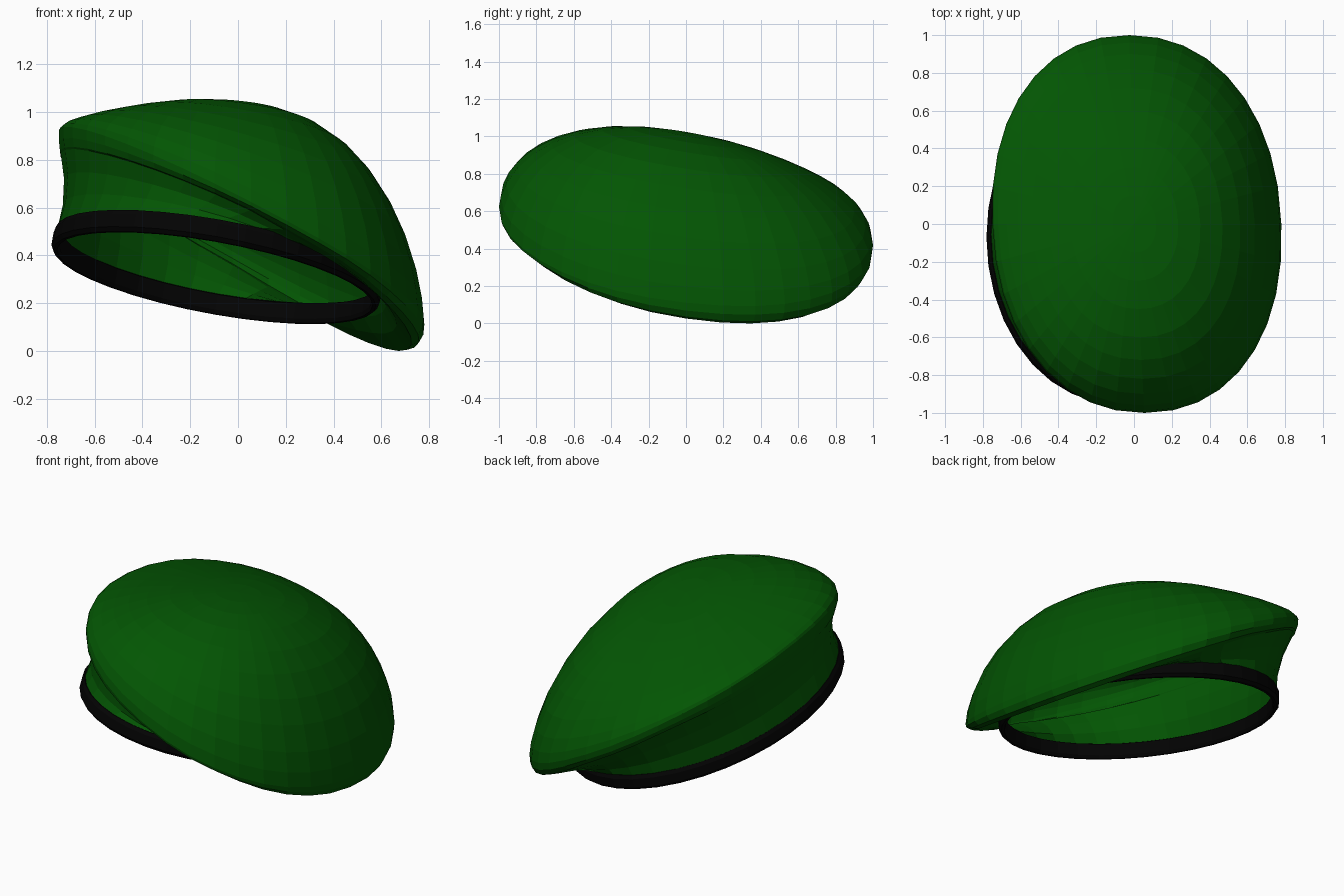
import bpy, bmesh, math

if "Cube" in bpy.data.objects:
    bpy.data.objects.remove(bpy.data.objects["Cube"])

N = 36  # sides around the hat


def material(name, rgb):
    m = bpy.data.materials.new(name)
    m.diffuse_color = (*rgb, 1)
    m.use_nodes = True
    m.node_tree.nodes["Principled BSDF"].inputs["Base Color"].default_value = m.diffuse_color
    return m


green = material("dark green felt", (0.001, 0.092, 0.001))
black = material("black trim", (0.001, 0.001, 0.001))


def spow(v, p):
    return math.copysign(abs(v) ** p, v)


def rim(t):
    """Outer outline of the crown seen from above (slightly skewed superellipse)."""
    c, s = spow(math.cos(t), 0.92), spow(math.sin(t), 0.92)
    return 0.015 + 0.765 * c - 0.04 * s, s


def droop(t):
    return max(0.0, math.cos(t - 0.6))


def left(t):
    return max(0.0, -math.cos(t))


def rim_z(x, y):
    """Tilted plane of the floppy crown edge."""
    return 0.565 - 0.515 * x - 0.115 * y


def dome(t, r):
    rx, ry = rim(t)
    x, y = rx * r, ry * r
    h = (0.48 + 0.42 * x - 0.06 * y) * max(0.0, 1 - r ** 2.2) ** 0.6
    return x, y, rim_z(x, y) + h - 0.03 * droop(t) * r ** 4


def lip(t, r, k):
    """Rounded turn-under just below the crown edge."""
    rx, ry = rim(t)
    x, y = rx * r, ry * r
    return x, y, rim_z(rx, ry) - 0.03 * droop(t) - k * (0.035 + 0.06 * droop(t) + 0.06 * left(t))


def band(t, level, scale=1.0):
    """Tilted head-band ellipse; level is the distance along its axis."""
    x, y = 0.685 * scale * math.cos(t), 0.88 * scale * math.sin(t)
    z = 0.375 - 0.175 * x - 0.178 * y
    return (-0.09 + x + 0.17 * level, -0.065 + y + 0.17 * level, z + 0.97 * level)


def mix(a, b, f):
    return tuple(p + (q - p) * f for p, q in zip(a, b))


def wall(t, f):
    """Underside from the lip in to the head band, pulled inwards midway."""
    p = mix(lip(t, 0.93 + 0.06 * left(t), 1.0), band(t, 0.04, 0.985), f)
    k = 1 - 0.03 * math.sin(math.pi * f)
    return p[0] * k, p[1] * k, p[2]


def lathe(name, rings, mat, apex=None, closed=False):
    bm = bmesh.new()
    loops = [[bm.verts.new(fn(2 * math.pi * i / N)) for i in range(N)] for fn in rings]
    pairs = list(zip(loops, loops[1:]))
    if closed:
        pairs.append((loops[-1], loops[0]))
    for a, b in pairs:
        for i in range(N):
            j = (i + 1) % N
            bm.faces.new((a[i], b[i], b[j], a[j]))
    if apex:
        top = bm.verts.new(apex)
        for i in range(N):
            bm.faces.new((top, loops[0][i], loops[0][(i + 1) % N]))
    bmesh.ops.recalc_face_normals(bm, faces=bm.faces)
    me = bpy.data.meshes.new(name)
    bm.to_mesh(me)
    bm.free()
    me.materials.append(mat)
    ob = bpy.data.objects.new(name, me)
    bpy.context.collection.objects.link(ob)
    return ob


# Crown: dome, rounded lip and underside wall in one felt sheet
rings = [lambda t, r=r: dome(t, r) for r in (0.15, 0.3, 0.45, 0.6, 0.72, 0.82, 0.9, 0.96, 0.99, 1.0)]
rings += [lambda t, r=r, k=k: lip(t, r + (1 - r) * 0.8 * left(t), k) for r, k in ((0.995, 0.5), (0.97, 0.9))]
rings += [lambda t, f=f: wall(t, f) for f in (0.0, 0.33, 0.67, 1.0)]
crown = lathe("crown", rings, green, apex=dome(0, 0))
sol = crown.modifiers.new("felt thickness", "SOLIDIFY")
sol.thickness = 0.01
sol.offset = -1

# Head band: softly rounded strip around the opening
profile = ((0.05, 0.99), (0.03, 1.003), (-0.025, 1.003), (-0.042, 0.985),
           (-0.042, 0.965), (-0.025, 0.955), (0.04, 0.955))
lathe("head_band", [lambda t, l=l, s=s: band(t, l, s) for l, s in profile], black, closed=True)

# Rest the lowest point on the ground
low = min(v.co.z for o in bpy.data.objects for v in o.data.vertices)
for o in bpy.data.objects:
    for v in o.data.vertices:
        v.co.z -= low
